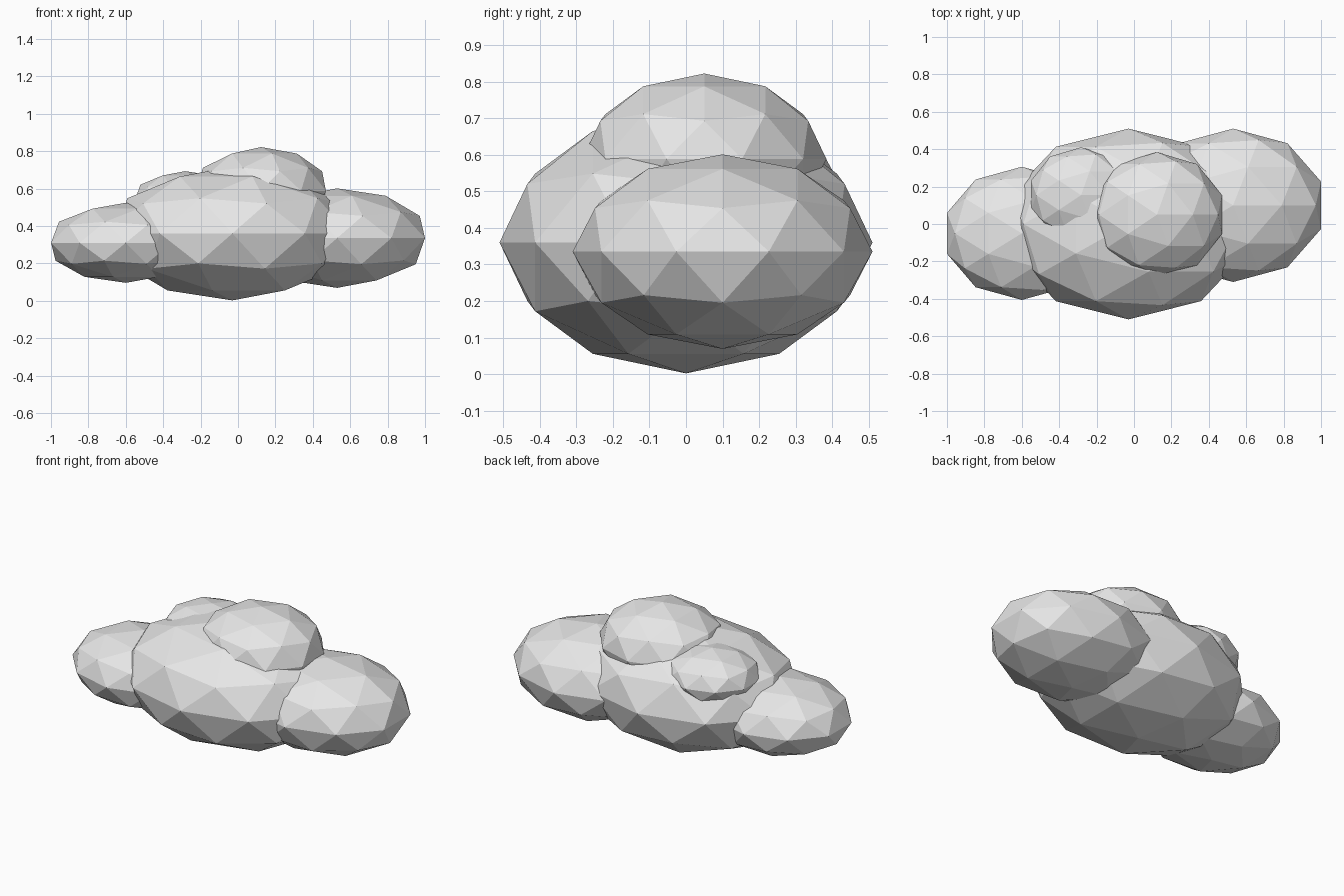
import bpy

# Remove the default cube if present
cube = bpy.data.objects.get("Cube")
if cube:
    bpy.data.objects.remove(cube, do_unlink=True)

# Single pale cloud colour
pale = bpy.data.materials.new("pale_grey")
pale.use_nodes = True
colour = (0.8, 0.8, 0.8, 1)
pale.diffuse_color = colour
pale.node_tree.nodes["Principled BSDF"].inputs["Base Color"].default_value = colour


def puff(name, centre, radii):
    """Flat-shaded low-poly ellipsoid."""
    bpy.ops.mesh.primitive_ico_sphere_add(subdivisions=2, radius=1, location=centre)
    ob = bpy.context.object
    ob.name = ob.data.name = name
    ob.scale = radii
    bpy.ops.object.transform_apply(location=False, rotation=False, scale=True)
    bpy.ops.object.shade_flat()
    ob.data.materials.append(pale)
    return ob


# Overlapping puffs of the cloud
puff("main_puff", (-0.03, 0, 0.36), (0.66, 0.51, 0.358))
puff("left_puff", (0.53, 0.1, 0.335), (0.494, 0.41, 0.266))
puff("right_puff", (-0.6, -0.05, 0.31), (0.42, 0.356, 0.214))
puff("top_puff", (0.123, 0.05, 0.588), (0.365, 0.334, 0.234))
puff("small_back_puff", (-0.283, 0.154, 0.54), (0.281, 0.256, 0.153))
